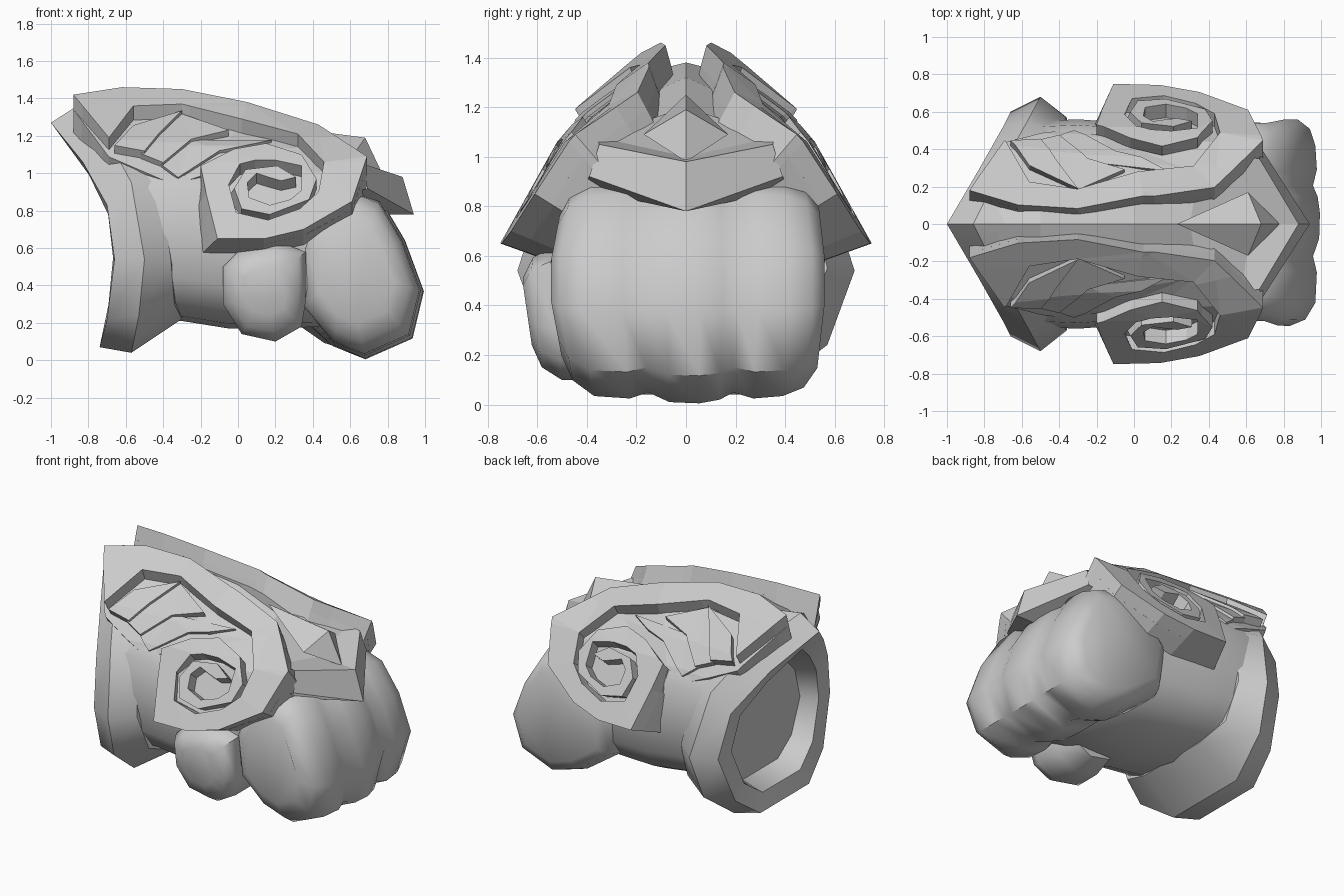
import bpy, bmesh, math
from mathutils import Vector

if "Cube" in bpy.data.objects:
    bpy.data.objects.remove(bpy.data.objects["Cube"])

grey = bpy.data.materials.new("plain_grey")
grey.use_nodes = True
grey.diffuse_color = (0.6, 0.6, 0.6, 1)
grey.node_tree.nodes["Principled BSDF"].inputs["Base Color"].default_value = (0.6, 0.6, 0.6, 1)


def finish(name, bm, smooth=None, mirror=False):
    """Turn a bmesh into a named object, optionally mirrored across the middle."""
    bmesh.ops.recalc_face_normals(bm, faces=bm.faces)
    mesh = bpy.data.meshes.new(name)
    bm.to_mesh(mesh)
    bm.free()
    mesh.materials.append(grey)
    obj = bpy.data.objects.new(name, mesh)
    bpy.context.collection.objects.link(obj)
    if mirror:
        mod = obj.modifiers.new("mirror", "MIRROR")
        mod.use_axis = (False, True, False)
    if smooth:
        bpy.ops.object.select_all(action="DESELECT")
        obj.select_set(True)
        bpy.context.view_layer.objects.active = obj
        bpy.ops.object.shade_smooth_by_angle(angle=math.radians(smooth))
    return obj


def loft(name, rings, smooth=None):
    """Skin a list of closed rings and cap both ends."""
    bm = bmesh.new()
    rows = [[bm.verts.new(p) for p in ring] for ring in rings]
    count = len(rows[0])
    for a, b in zip(rows, rows[1:]):
        for i in range(count):
            j = (i + 1) % count
            bm.faces.new((a[i], a[j], b[j], b[i]))
    bm.faces.new(rows[0])
    bm.faces.new(rows[-1])
    return finish(name, bm, smooth)


# Curved armour surface: half width by height, and a shared inward direction
PROFILE = [(0.5, 0.82), (0.64, 0.755), (1.06, 0.52), (1.2, 0.4), (1.36, 0.2), (1.46, 0.07), (1.6, 0.03)]


def shell_point(x, z, depth):
    h = z + max(x, 0) * (0.08 + max(z - 1.1, 0))
    for (za, ya), (zb, yb) in zip(PROFILE, PROFILE[1:]):
        if h <= zb:
            y = ya + (yb - ya) * (h - za) / (zb - za)
            break
    y += 0.1 * max(-0.3 - x, 0)
    t = min(max((z - 0.64) / 0.8, 0), 1)
    flare = 0.35 if x < 0 and z < 0.98 else 0
    return Vector((x - depth * flare, max(y - depth * (0.95 - 0.7 * t), 0.03), z - depth * (0.33 + 0.57 * t)))


def shell_plate(name, polygons, top, bottom):
    """Cut flat outlines to follow the bends, then thicken them on the armour surface."""
    bm = bmesh.new()
    for poly in polygons:
        bm.faces.new([bm.verts.new((x, 0, z)) for x, z in poly])
    bmesh.ops.remove_doubles(bm, verts=bm.verts, dist=0.0001)
    bmesh.ops.triangulate(bm, faces=bm.faces)
    for z, _ in PROFILE[2:5]:
        bmesh.ops.bisect_plane(bm, geom=bm.verts[:] + bm.edges[:] + bm.faces[:],
                               plane_co=(0, 0, z), plane_no=(0, 0, 1))
    flat = {v: (v.co.x, v.co.z) for v in bm.verts}
    lower = {v: bm.verts.new(shell_point(*flat[v], bottom)) for v in flat}
    edges = [e for e in bm.edges if e.is_boundary]
    for face in bm.faces[:]:
        bm.faces.new([lower[v] for v in reversed(face.verts)])
    for e in edges:
        a, b = e.verts
        bm.faces.new((a, b, lower[b], lower[a]))
    for v, co in flat.items():
        v.co = shell_point(*co, top)
    return finish(name, bm, mirror=True)


# Spiral band: outer edge then inner edge, winding to the centre
BAND = [
    (-.88, 1.42, -.69, 1.19), (-.62, 1.46, -.56, 1.36), (-.3, 1.45, -.3, 1.37),
    (.05, 1.38, .02, 1.29), (.43, 1.26, .32, 1.21), (.69, 1.09, .46, 1.06),
    (.61, .85, .43, .9), (.35, .7, .33, .81), (.14, .65, .16, .75),
    (-.11, .65, -.01, .79), (-.17, .89, -.05, .94), (-.2, 1.04, .01, 1.05),
    (-.02, 1.13, .09, 1.07), (.15, 1.16, .2, 1.07), (.34, 1.1, .34, 1.04),
    (.42, .97, .34, .91), (.38, .86, .28, .86), (.17, .78, .17, .83),
    (.02, .81, .06, .87), (-.02, .92, .05, .95), (.04, 1.02, .1, 1),
    (.21, 1.04, .16, .98), (.31, .98, .23, .96)]
strips = [[a[:2], b[:2], b[2:], a[2:]] for a, b in zip(BAND, BAND[1:])]
shell_plate("spiral_band", strips, 0, 0.1)
outline = [p[:2] for p in BAND[:12]] + [(-.34, .99), (-.69, 1.15)]
shell_plate("side_shell", [outline], 0.09, 0.24)

# Overlapping feather ridges in the upper recess
shell_plate("feather_rear", [[(-.66, 1.17), (-.56, 1.28), (-.3, 1.36), (-.42, 1.24), (-.5, 1.14)]], 0.03, 0.12)
shell_plate("feather_middle", [[(-.52, 1.14), (-.3, 1.36), (-.05, 1.27), (-.25, 1.22), (-.4, 1.09)]], 0.05, 0.12)
shell_plate("feather_front", [[(-.42, 1.1), (-.25, 1.23), (.18, 1.23), (-.1, 1.17), (-.32, 1.02)]], 0.07, 0.12)


# Hollow cuff with a pointed top
def mirrored_ring(half):
    return [Vector(p) for p in half] + [Vector((x, -y, z)) for x, y, z in reversed(half[1:])]


rear = mirrored_ring([(-1, 0, 1.27), (-.83, .29, 1.06), (-.7, .52, .83), (-.66, .6, .54),
                      (-.7, .47, .22), (-.74, .26, .07)])
ridge = mirrored_ring([(-.86, 0, 1.36), (-.7, .32, 1.19), (-.57, .55, .95), (-.5, .68, .54),
                       (-.53, .57, .24), (-.57, .3, .04)])
neck = mirrored_ring([(-.6, 0, 1.32), (-.5, .27, 1.19), (-.42, .48, .96), (-.36, .57, .55),
                      (-.34, .47, .3), (-.3, .26, .22)])
middle = Vector((-0.68, 0, 0.58))
inner = [Vector((middle.x + (p.x - middle.x) * 0.6, p.y * 0.78, middle.z + (p.z - middle.z) * 0.78)) for p in rear]
floor = [Vector((-0.56, p.y * 0.9, middle.z + (p.z - middle.z) * 0.9)) for p in inner]
loft("cuff", [floor, inner, rear, ridge, neck], 42)


# Wrist and palm as rounded sections along the arm
def section(x, low, high, half, sides=16):
    ring = []
    for i in range(sides):
        a = math.tau * i / sides
        c, s = math.cos(a), math.sin(a)
        ring.append((x, half * math.copysign(abs(c) ** 0.7, c),
                     (low + high) / 2 + (high - low) / 2 * math.copysign(abs(s) ** 0.7, s)))
    return ring


loft("palm", [section(*s) for s in [
    (-.5, .2, 1.16, .55), (-.3, .21, 1.15, .56), (-.05, .17, 1.1, .54),
    (.2, .17, 1.08, .52), (.45, .18, 1.0, .5), (.65, .3, .9, .45)]], 50)


# Fist and thumb: side profiles swept across the hand with creases between fingers
def sweep(name, profile, pivot, stations, tapers, heels, smooth):
    rings = []
    for y, scale in stations:
        taper, heel = tapers[y > 0], heels[y > 0]
        reach = heel * min(abs(y) / 0.3, 1)
        pts = [(x - reach * max(pivot[0] - x, 0), z) for x, z in profile]
        pts = [(pivot[0] + (x - pivot[0]) * scale, pivot[1] + (z - pivot[1]) * scale) for x, z in pts]
        rings.append([(x, y * (1 - taper * abs(z - 0.5)), z) for x, z in pts])
    loft(name, rings, smooth)


fist = [(.36, .62), (.42, .84), (.6, .92), (.76, .86), (.89, .64), (.99, .37),
        (.93, .12), (.68, .01), (.52, .08), (.38, .28)]
sweep("fist", fist, (.58, .5),
      [(-.56, .62), (-.53, .82), (-.44, .95), (-.27, .97), (-.18, .92), (-.08, 1), (.06, 1.01),
       (.15, .98), (.21, .92), (.3, .97), (.43, .95), (.52, .88), (.57, .72)], (0.34, 0.2), (0.2, 1.05), 50)

thumb = [(-.08, .5), (0, .58), (.2, .64), (.36, .58), (.36, .3), (.34, .18),
         (.2, .1), (.02, .14), (-.08, .3)]
sweep("thumb", thumb, (.15, .38),
      [(-.66, .5), (-.63, .82), (-.55, 1), (-.36, 1), (-.2, .85)], (0.22, 0), (0, 0), 50)

# Back-of-hand plate with a pointed knuckle guard
spine = [(-.95, 1.27), (-.5, 1.38), (0, 1.32), (.3, 1.2), (.62, 1.0), (.88, .98), (.94, .78), (.7, .78)]
flank = [(-.8, .14, 1.2), (-.5, .16, 1.34), (0, .22, 1.22), (.35, .32, 1.1), (.58, .36, 1.08),
         (.67, .35, 1.05), (.69, .39, .92), (.55, .42, .87)]
bm = bmesh.new()
mid = [bm.verts.new((x, 0, z)) for x, z in spine]
for side in (1, -1):
    edge = [bm.verts.new((x, side * y, z)) for x, y, z in flank]
    for i in range(len(mid) - 1):
        bm.faces.new((mid[i], mid[i + 1], edge[i + 1], edge[i]))
finish("back_plate", bm)

# Faceted diamond stud over the knuckles
bm = bmesh.new()
peak = bm.verts.new((.68, 0, 1.19))
base = [bm.verts.new(p) for p in [(.23, 0, 1.25), (.61, .17, 1.09), (.78, 0, .98), (.61, -.17, 1.09)]]
for i in range(4):
    bm.faces.new((peak, base[i], base[(i + 1) % 4]))
bm.faces.new(base)
finish("knuckle_stud", bm)
